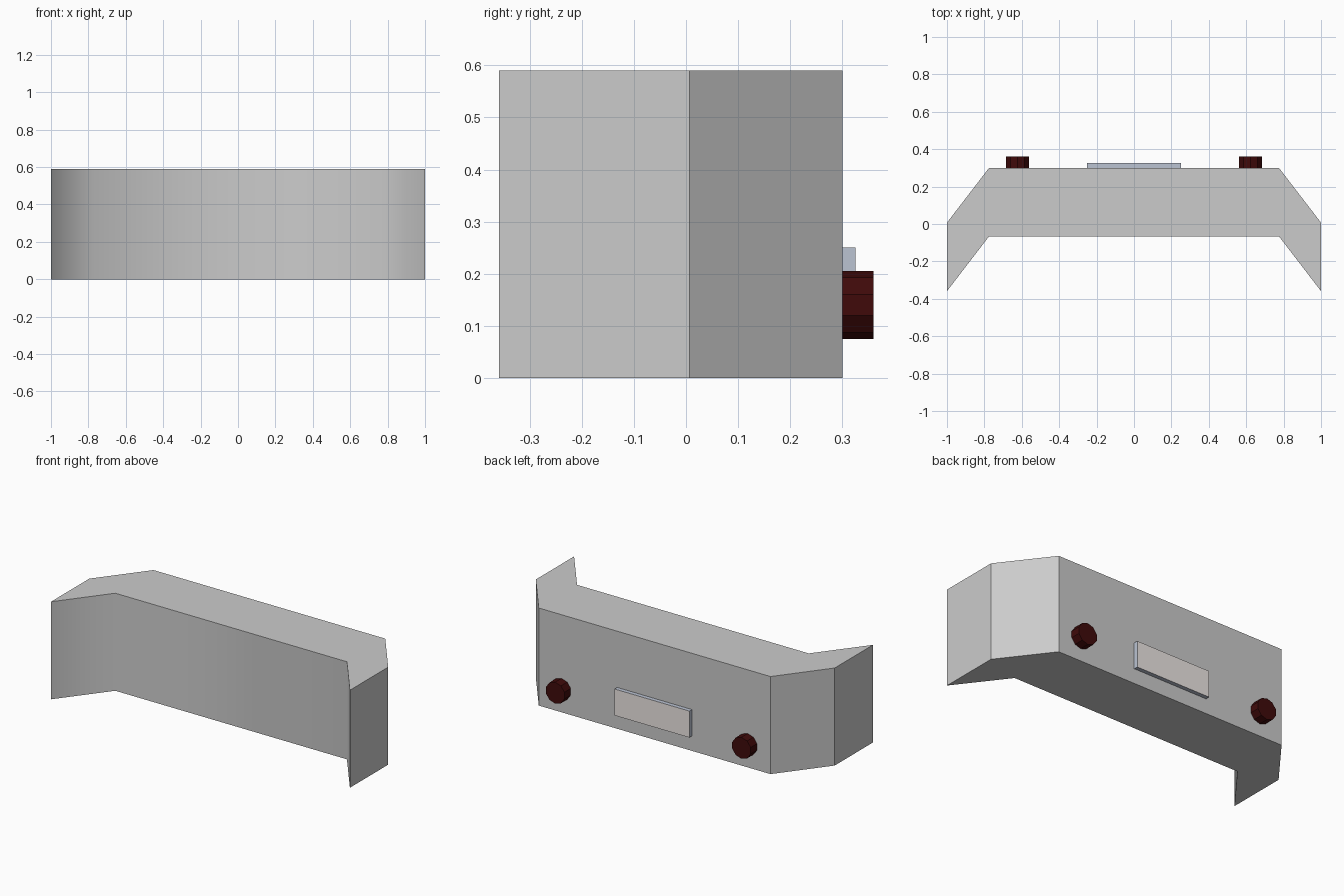
import bpy, bmesh, math
from mathutils import Matrix

if "Cube" in bpy.data.objects:
    bpy.data.objects.remove(bpy.data.objects["Cube"])


def material(name, rgb):
    m = bpy.data.materials.new(name)
    m.diffuse_color = (*rgb, 1)
    m.use_nodes = True
    m.node_tree.nodes["Principled BSDF"].inputs["Base Color"].default_value = m.diffuse_color
    return m


def finish(bm, name, mats=()):
    bmesh.ops.recalc_face_normals(bm, faces=bm.faces)
    mesh = bpy.data.meshes.new(name)
    bm.to_mesh(mesh)
    bm.free()
    for m in mats:
        mesh.materials.append(m)
    ob = bpy.data.objects.new(name, mesh)
    bpy.context.collection.objects.link(ob)
    return ob


# Bumper body: bent strip extruded upward, inner (front) wall smooth
HEIGHT = 0.59
outer = [(-1, 0.007), (-0.775, 0.30), (0.775, 0.30), (1, 0.007)]
inner = [(x, y - 0.366) for x, y in reversed(outer)]
bm = bmesh.new()
profile = outer + inner
low = [bm.verts.new((x, y, 0)) for x, y in profile]
high = [bm.verts.new((x, y, HEIGHT)) for x, y in profile]
bm.faces.new(low)
bm.faces.new(high)
inner_faces = set()
for i in range(8):
    j = (i + 1) % 8
    f = bm.faces.new((low[i], low[j], high[j], high[i]))
    if 4 <= i <= 6:
        f.smooth = True
        inner_faces.add(f)
for e in bm.edges:
    e.smooth = all(f in inner_faces for f in e.link_faces)
finish(bm, "bumper_body")

# Plate on the back, with a pale outward face
plain = material("plain_grey", (0.5, 0.55, 0.65))
pale = material("pale_plate", (0.85, 0.8, 0.78))
bm = bmesh.new()
bmesh.ops.create_cube(bm, size=1, matrix=Matrix.Translation((0, 0.3125, 0.17))
                      @ Matrix.Diagonal((0.5, 0.025, 0.16, 1)))
bm.normal_update()
for f in bm.faces:
    f.material_index = int(f.normal.y > 0.5)
finish(bm, "plate", (plain, pale))

# Ten-sided dark red lamps
red = material("dark_red", (0.05, 0.003, 0.003))
for side, x in (("left", -0.623), ("right", 0.623)):
    bm = bmesh.new()
    bmesh.ops.create_cone(bm, cap_ends=True, segments=10, radius1=0.065,
                          radius2=0.065, depth=0.06,
                          matrix=Matrix.Translation((x, 0.33, 0.14))
                          @ Matrix.Rotation(math.pi / 2, 4, 'X'))
    finish(bm, side + "_lamp", (red,))
